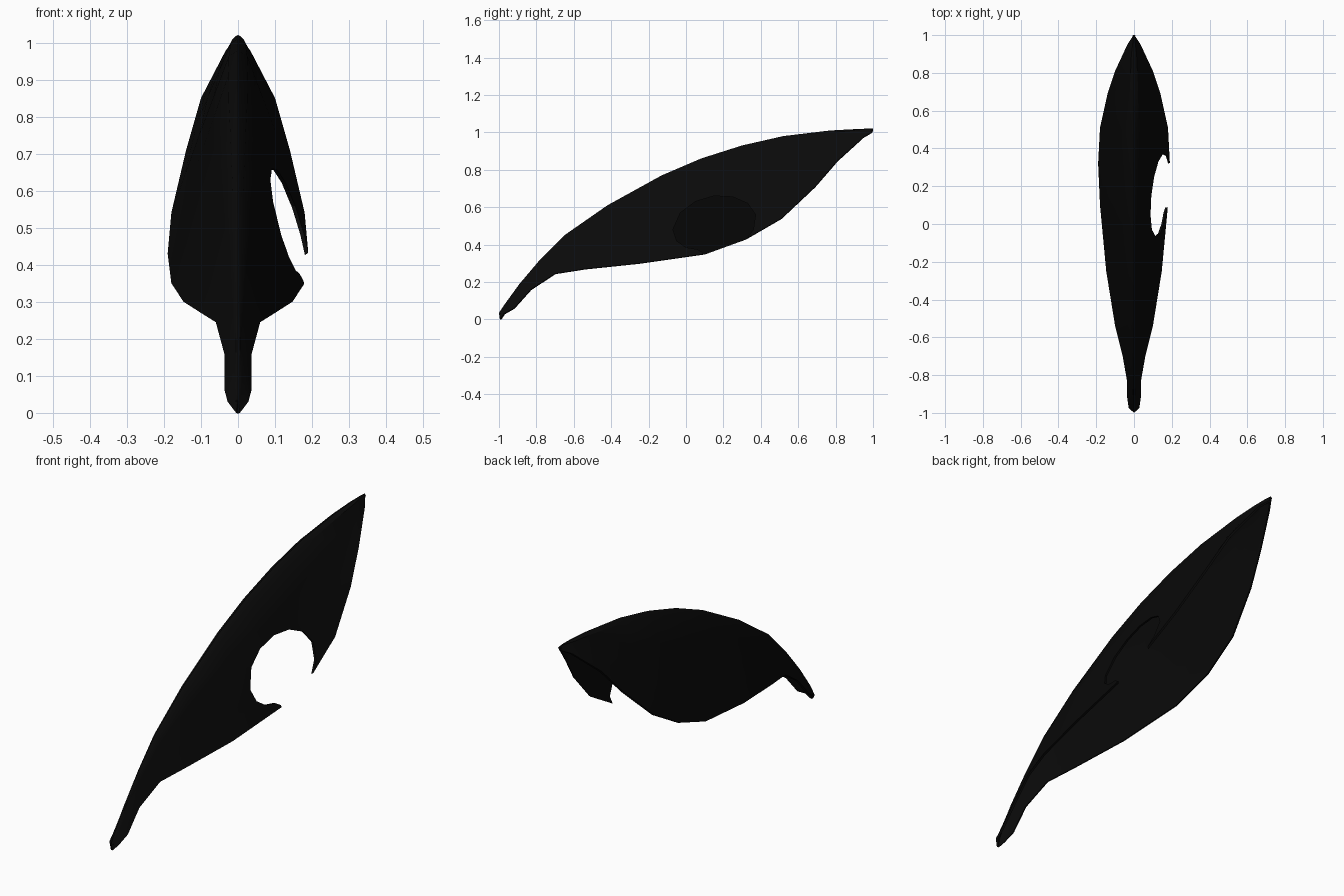
import bpy, bmesh

if "Cube" in bpy.data.objects:
    bpy.data.objects.remove(bpy.data.objects["Cube"], do_unlink=True)

# One flat near-black colour
black = bpy.data.materials.new("matte_black")
black.use_nodes = True
black.diffuse_color = (0.003, 0.003, 0.003, 1)
black.node_tree.nodes["Principled BSDF"].inputs["Base Color"].default_value = black.diffuse_color


def make_object(name, bm):
    mesh = bpy.data.meshes.new(name)
    bm.to_mesh(mesh)
    bm.free()
    obj = bpy.data.objects.new(name, mesh)
    bpy.context.collection.objects.link(obj)
    obj.data.materials.append(black)
    return obj


# Stations from tail to tip: ridge (y, z) paired with rim (half width, y, z)
ridge = [(-1, .035), (-.97, .08), (-.89, .19), (-.78, .32), (-.65, .45),
         (-.42, .61), (-.13, .77), (.08, .86), (.3, .93), (.52, .98),
         (.77, 1.01), (.9, 1.017), (.97, 1.02), (1, 1.02)]
rim = [(.005, -.995, 0), (.028, -.975, .03), (.036, -.92, .06), (.037, -.83, .16),
       (.06, -.7, .245), (.1, -.54, .27), (.147, -.25, .3), (.18, .1, .35),
       (.19, .32, .43), (.18, .51, .54), (.14, .69, .71), (.1, .81, .85),
       (.035, .95, .975), (.004, .998, 1)]
# Arch section: share of the width, share of the way down to the rim
arch = [(0, 0), (.14, .04), (.36, .28), (.58, .52), (.8, .77), (1, 1)]
section = [(-w, t) for w, t in reversed(arch[1:])] + arch

# Arched shell, open below
bm = bmesh.new()
rows = []
for (ry, rz), (half, ey, ez) in zip(ridge, rim):
    rows.append([bm.verts.new((w * half, ry + (ey - ry) * t, rz + (ez - rz) * t))
                 for w, t in section])
for a, b in zip(rows, rows[1:]):
    for j in range(len(section) - 1):
        bm.faces.new((a[j], a[j + 1], b[j + 1], b[j]))
shell = make_object("arched_shell", bm)

# Hooked notch through the left flank only
notch = [(.09, .25), (.088, .358), (.06, .375), (0, .385), (-.05, .42), (-.07, .48),
         (-.03, .57), (.05, .63), (.15, .66), (.25, .655), (.33, .62),
         (.372, .56), (.36, .48), (.315, .42), (.31, .25)]
bm = bmesh.new()
profile = bm.faces.new([bm.verts.new((.03, y, z)) for y, z in notch])
extruded = bmesh.ops.extrude_face_region(bm, geom=[profile])["geom"]
bmesh.ops.translate(bm, vec=(.3, 0, 0),
                    verts=[g for g in extruded if isinstance(g, bmesh.types.BMVert)])
bmesh.ops.recalc_face_normals(bm, faces=bm.faces)
cutter = make_object("notch_cutter", bm)
cutter.hide_render = True
cutter.hide_set(True)

# Wall thickness, then the cut
wall = shell.modifiers.new("wall", 'SOLIDIFY')
wall.thickness = .01
wall.offset = -1
cut = shell.modifiers.new("notch", 'BOOLEAN')
cut.operation = 'DIFFERENCE'
cut.solver = 'EXACT'
cut.object = cutter

bpy.ops.object.select_all(action='DESELECT')
shell.select_set(True)
bpy.context.view_layer.objects.active = shell
for name in ("wall", "notch"):
    bpy.ops.object.modifier_apply(modifier=name)
bpy.data.objects.remove(cutter, do_unlink=True)
bpy.ops.object.shade_smooth_by_angle(angle=.6)
